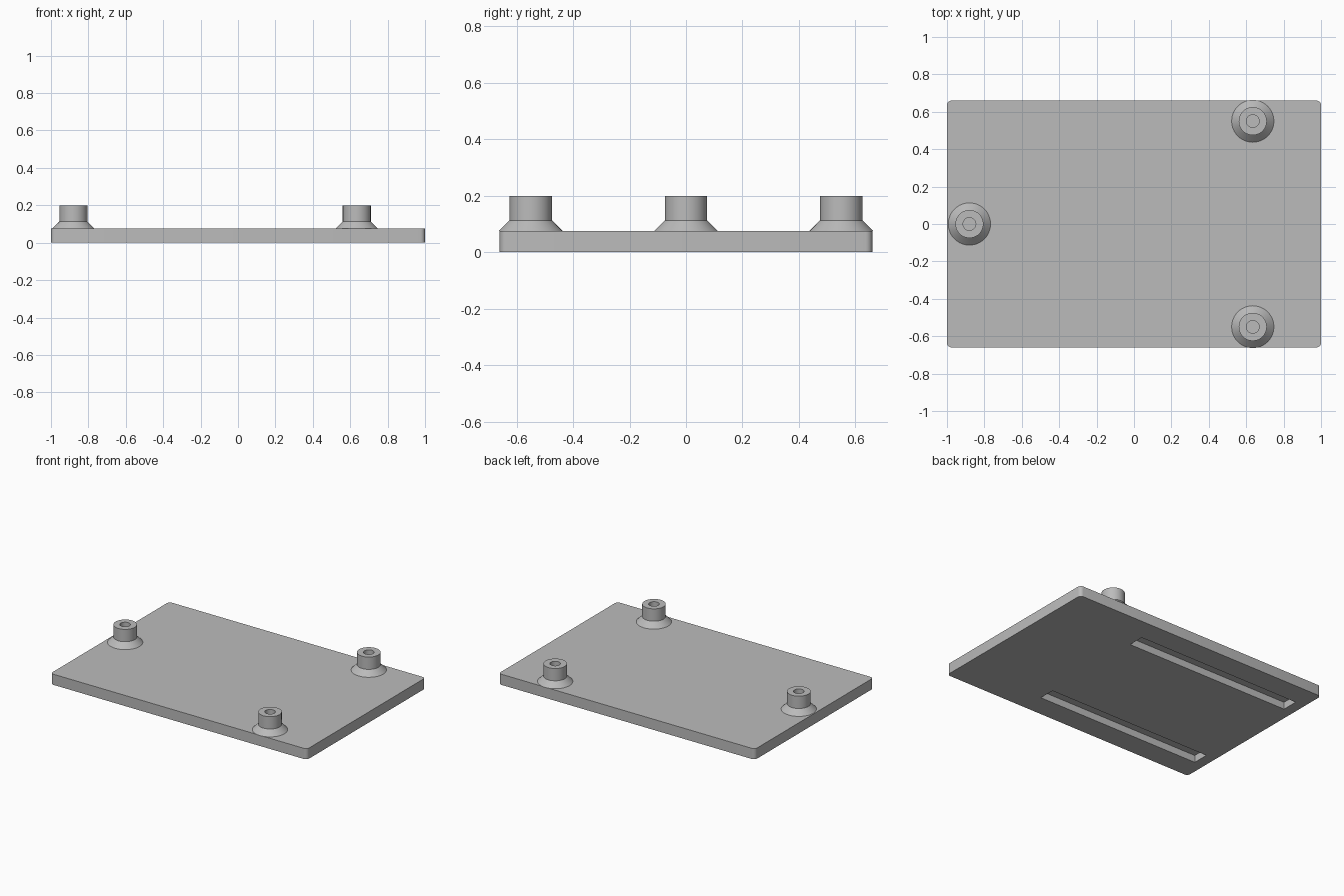
import bpy
import bmesh
import math

cube = bpy.data.objects.get("Cube")
if cube:
    bpy.data.objects.remove(cube, do_unlink=True)

# Single grey material
grey = bpy.data.materials.new("plain_grey")
grey.use_nodes = True
colour = (0.5, 0.5, 0.5, 1.0)
grey.diffuse_color = colour
grey.node_tree.nodes["Principled BSDF"].inputs["Base Color"].default_value = colour

HALF_X, HALF_Y, THICK = 1.0, 0.66, 0.075


def add_object(name, bm):
    bmesh.ops.recalc_face_normals(bm, faces=bm.faces)
    mesh = bpy.data.meshes.new(name)
    bm.to_mesh(mesh)
    bm.free()
    mesh.materials.append(grey)
    obj = bpy.data.objects.new(name, mesh)
    bpy.context.collection.objects.link(obj)
    return obj


def activate(obj):
    bpy.ops.object.select_all(action="DESELECT")
    obj.select_set(True)
    bpy.context.view_layer.objects.active = obj


def smooth(obj):
    activate(obj)
    bpy.ops.object.shade_smooth_by_angle(angle=math.radians(30))


def box(name, low, high, corner=0.0):
    """Box between two corners, with optionally rounded vertical edges."""
    bm = bmesh.new()
    bmesh.ops.create_cube(bm, size=1)
    for v in bm.verts:
        v.co = [(a + b) / 2 + c * (b - a) for a, b, c in zip(low, high, v.co)]
    if corner:
        upright = [e for e in bm.edges
                   if abs(e.verts[0].co.z - e.verts[1].co.z) > 0.01]
        bmesh.ops.bevel(bm, geom=upright, offset=corner, segments=5,
                        profile=0.5, affect="EDGES")
    return add_object(name, bm)


def lathe(name, profile, x, y, steps=48):
    """Revolve (radius, height) points about a vertical axis."""
    bm = bmesh.new()
    verts = [bm.verts.new((r, 0, z)) for r, z in profile]
    edges = [bm.edges.new(pair) for pair in zip(verts, verts[1:])]
    bmesh.ops.spin(bm, geom=verts + edges, cent=(0, 0, 0), axis=(0, 0, 1),
                   angle=math.tau, steps=steps)
    bmesh.ops.remove_doubles(bm, verts=bm.verts, dist=0.0001)
    obj = add_object(name, bm)
    obj.location = (x, y, 0)
    smooth(obj)
    return obj


# Base plate with rounded corners
plate = box("base_plate", (-HALF_X, -HALF_Y, 0), (HALF_X, HALF_Y, THICK), 0.025)

# Two long blind slots cut into the underside
for side in (-1, 1):
    y_low, y_high = sorted((side * 0.385, side * 0.5))
    cutter = box("slot_cutter", (-0.925, y_low, -0.05), (0.355, y_high, 0.05))
    cutter.hide_render = True
    cut = plate.modifiers.new("slot", "BOOLEAN")
    cut.operation = "DIFFERENCE"
    cut.solver = "EXACT"
    cut.object = cutter
    activate(plate)
    bpy.ops.object.modifier_apply(modifier=cut.name)
    bpy.data.objects.remove(cutter, do_unlink=True)
smooth(plate)

# Three standoffs: flared foot, straight post, flat rim and blind screw hole
standoff = [(0.113, THICK), (0.075, 0.113), (0.075, 0.2),
            (0.034, 0.2), (0.034, 0.09), (0, 0.09)]
lathe("right_standoff", standoff, -0.88, 0)
lathe("front_left_standoff", standoff, 0.635, -0.55)
lathe("back_left_standoff", standoff, 0.635, 0.55)
